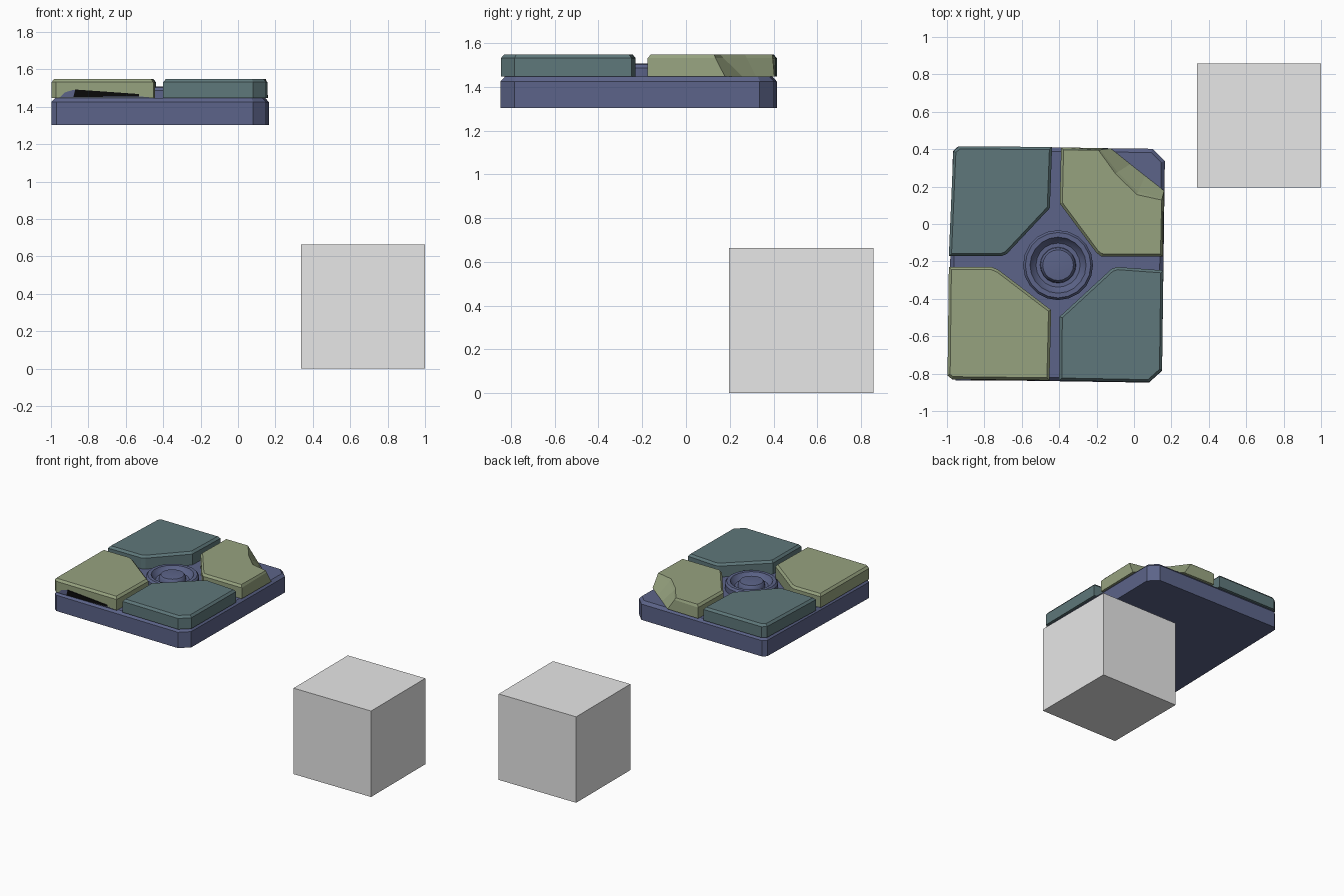
import bpy, bmesh, math
from mathutils import Vector

if "Cube" in bpy.data.objects:
    bpy.data.objects.remove(bpy.data.objects["Cube"])


def mat(name, rgb):
    m = bpy.data.materials.new(name)
    m.diffuse_color = (*rgb, 1)
    m.use_nodes = True
    m.node_tree.nodes["Principled BSDF"].inputs["Base Color"].default_value = m.diffuse_color
    return m


SLATE = mat("slate blue", (0.107, 0.127, 0.250))
TEAL = mat("teal", (0.114, 0.187, 0.197))
OLIVE = mat("olive", (0.305, 0.362, 0.212))
GREY = mat("light grey", (0.8, 0.8, 0.8))
BLACK = mat("black", (0.003, 0.003, 0.003))


def loft(name, rings, material):
    """Closed solid from stacked outlines with equal point counts."""
    bm = bmesh.new()
    vs = [[bm.verts.new(p) for p in r] for r in rings]
    n = len(vs[0])
    for a, b in zip(vs, vs[1:]):
        for i in range(n):
            j = (i + 1) % n
            bm.faces.new((a[i], a[j], b[j], b[i]))
    bm.faces.new(vs[0][::-1])
    bm.faces.new(vs[-1])
    bmesh.ops.recalc_face_normals(bm, faces=bm.faces[:])
    me = bpy.data.meshes.new(name)
    bm.to_mesh(me)
    bm.free()
    me.materials.append(material)
    ob = bpy.data.objects.new(name, me)
    bpy.context.collection.objects.link(ob)
    return ob


def inset(pts, d):
    """Offset a counter-clockwise outline inwards."""
    out, n = [], len(pts)
    for i in range(n):
        p = Vector(pts[i])
        e1 = (p - Vector(pts[i - 1])).normalized()
        e2 = (Vector(pts[(i + 1) % n]) - p).normalized()
        n1, n2 = Vector((-e1.y, e1.x)), Vector((-e2.y, e2.x))
        out.append(tuple(p + (n1 + n2) * d / (1 + n1.dot(n2))))
    return out


def slab(name, pts, z0, z1, z2, d, material, chipped=None):
    """Prism with chamfered top edge; chipped gives moved top points."""
    mid, top = list(pts), inset(pts, d)
    for i, q in (chipped or {}).items():
        mid[i] = tuple(Vector(pts[i]).lerp(Vector(q), 0.85))
        top[i] = q
    return loft(name, [[(*p, z) for p in r] for r, z in
                       ((pts, z0), (mid, z1), (top, z2))], material)


# base plate
slab("base_plate", [(-0.97, -0.832), (0.08, -0.848), (0.15, -0.785), (0.165, 0.337),
                    (0.10, 0.402), (-0.94, 0.415), (-0.968, 0.39), (-0.998, -0.81)],
     1.303, 1.425, 1.447, 0.02, SLATE)

# four corner tiles
Z = (1.447, 1.531, 1.548, 0.014)
slab("tile_back_left", [(-0.936, 0.415), (-0.966, 0.39), (-0.99, -0.172), (-0.71, -0.172),
                        (-0.68, -0.16), (-0.45, 0.085), (-0.438, 0.412)], *Z, TEAL)
slab("tile_front_right", [(-0.40, -0.837), (0.08, -0.846), (0.15, -0.783), (0.157, -0.248),
                          (-0.09, -0.23), (-0.12, -0.24), (-0.397, -0.495)], *Z, TEAL)
slab("tile_front_left", [(-0.973, -0.83), (-0.452, -0.836), (-0.443, -0.46), (-0.725, -0.245),
                         (-0.76, -0.23), (-0.99, -0.23), (-0.997, -0.81)], *Z, OLIVE)
# this one has a broken outer corner
slab("tile_back_right_chipped",
     [(-0.39, 0.41), (-0.397, 0.11), (-0.20, -0.155), (-0.175, -0.173), (0.155, -0.175),
      (0.161, 0.178), (0.06, 0.257), (-0.02, 0.32), (-0.125, 0.404)], *Z, OLIVE,
     {5: (0.148, 0.128), 6: (0.015, 0.157), 7: (-0.10, 0.27), 8: (-0.19, 0.395)})

# central ring and knob, turned profile
profile = [(0.187, 1.44), (0.187, 1.487), (0.175, 1.503), (0.15, 1.503), (0.14, 1.485),
           (0.118, 1.464), (0.096, 1.464), (0.093, 1.488), (0.082, 1.503), (0.04, 1.507)]
N = 20
ring = loft("centre_ring", [[(-0.406 + r * math.cos(2 * math.pi * k / N),
                              -0.220 + r * math.sin(2 * math.pi * k / N), z)
                             for k in range(N)] for r, z in profile], SLATE)
bpy.context.view_layer.objects.active = ring
ring.select_set(True)
bpy.ops.object.shade_smooth_by_angle(angle=math.radians(35))


# dark sliver under the front tile
def front_plate(name, pts, y0, y1, material):
    loft(name, [[(x, y, z) for x, z in pts] for y in (y0, y1)], material)


front_plate("front_gap_edge", [(-0.955, 1.449), (-0.46, 1.449), (-0.88, 1.49), (-0.925, 1.477)],
            -0.831, -0.8365, SLATE)
front_plate("front_gap", [(-0.88, 1.452), (-0.53, 1.455), (-0.53, 1.468), (-0.87, 1.492)],
            -0.832, -0.838, BLACK)

# separate cube on the ground
loft("cube", [[(0.338, 0.196, z), (1, 0.196, z), (1, 0.858, z), (0.338, 0.858, z)]
              for z in (0, 0.664)], GREY)
